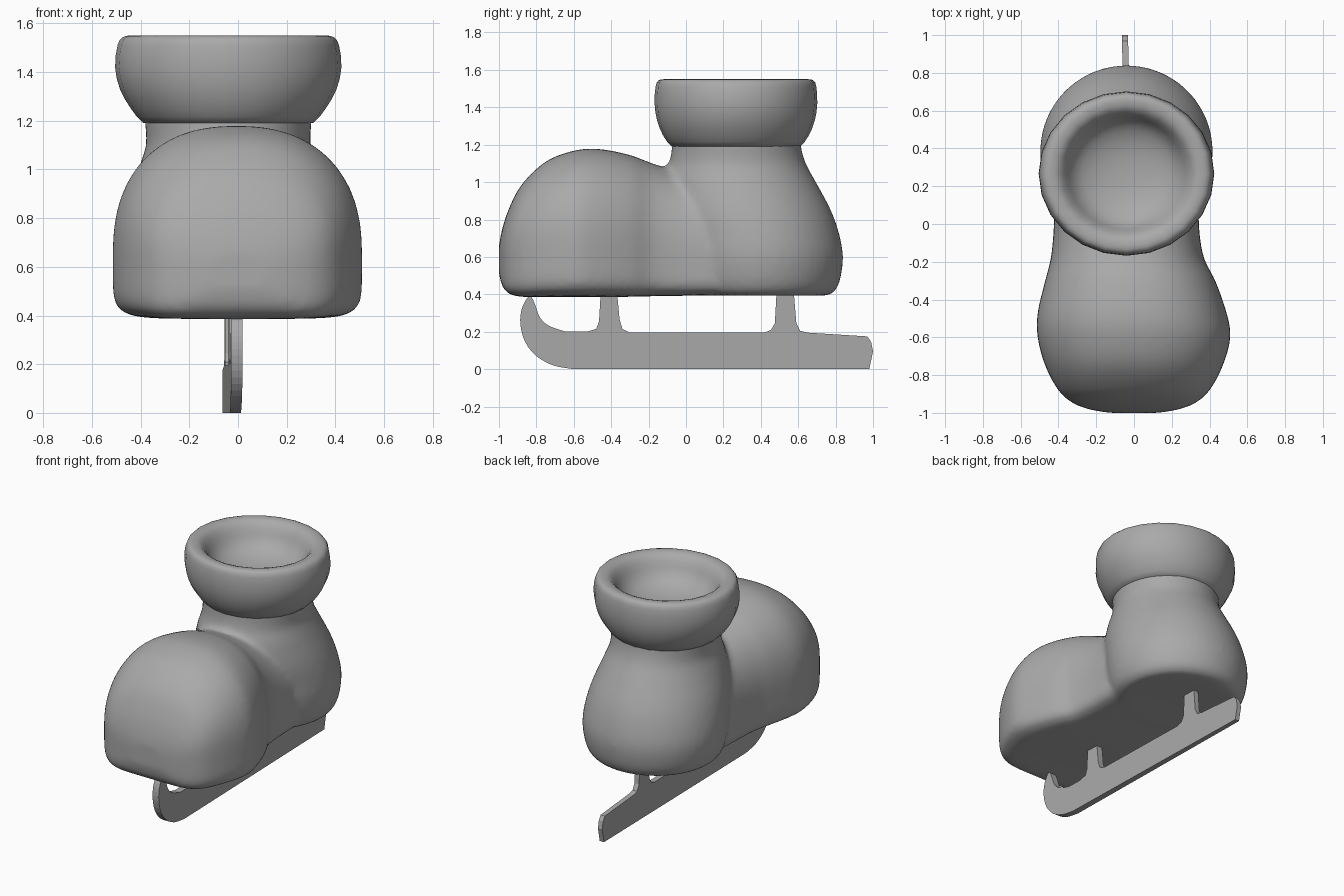
import bpy
import bmesh
from math import cos, sin, pi

if "Cube" in bpy.data.objects:
    bpy.data.objects.remove(bpy.data.objects["Cube"])

grey = bpy.data.materials.new("plain grey")
grey.use_nodes = True
tone = (0.4, 0.4, 0.4, 1)
grey.diffuse_color = tone
grey.node_tree.nodes["Principled BSDF"].inputs["Base Color"].default_value = tone


def finish(bm, name):
    bmesh.ops.recalc_face_normals(bm, faces=bm.faces)
    mesh = bpy.data.meshes.new(name)
    bm.to_mesh(mesh)
    bm.free()
    mesh.materials.append(grey)
    ob = bpy.data.objects.new(name, mesh)
    bpy.context.scene.collection.objects.link(ob)
    return ob


def smooth_stations(stations, steps):
    """Catmull-Rom in-betweens for a list of section settings."""
    s = [stations[0], *stations, stations[-1]]
    out = []
    for a, b, c, d in zip(s, s[1:], s[2:], s[3:]):
        for k in range(steps):
            t = k / steps
            out.append([q + t * (r - p) / 2 + t * t * (p - 2.5 * q + 2 * r - e / 2)
                        + t ** 3 * (1.5 * (q - r) + (e - p) / 2)
                        for p, q, r, e in zip(a, b, c, d)])
    return out + [list(stations[-1])]


def loft(bm, rings):
    rows = [[bm.verts.new(p) for p in ring] for ring in rings]
    n = len(rows[0])
    for a, b in zip(rows, rows[1:]):
        for i in range(n):
            j = (i + 1) % n
            bm.faces.new((a[i], a[j], b[j], b[i]))
    bm.faces.new(rows[0][::-1])
    bm.faces.new(rows[-1])


def power(v, e):
    return abs(v) ** e * (1 if v >= 0 else -1)


def foot_ring(y, cx, half, mid, top, bottom, n=64):
    """Domed above the middle, nearly square below it."""
    ring = []
    for i in range(n):
        c, s = cos(2 * pi * i / n), sin(2 * pi * i / n)
        e = 2 / 2.35 if s >= 0 else 2 / 7
        z = mid + power(s, e) * (top - mid if s >= 0 else mid - bottom)
        ring.append((cx + half * power(c, e), y, z))
    return ring


def round_ring(z, rx, ry, cy=0.267, n=24, cx=-0.04):
    return [(cx + rx * cos(2 * pi * i / n), cy + ry * sin(2 * pi * i / n), z) for i in range(n)]


# Boot: foot lofted front to back, heel and ankle lofted upward, fused together
foot = [(-1.0, 0, 0.12, 0.59, 0.66, 0.51), (-0.985, 0, 0.22, 0.61, 0.74, 0.45),
        (-0.95, 0, 0.32, 0.63, 0.85, 0.405), (-0.88, 0, 0.40, 0.65, 0.985, 0.387),
        (-0.75, 0, 0.47, 0.65, 1.11, 0.387), (-0.6, 0, 0.51, 0.65, 1.168, 0.387),
        (-0.47, -0.01, 0.5, 0.65, 1.178, 0.387), (-0.3, -0.02, 0.45, 0.65, 1.145, 0.387),
        (-0.18, -0.035, 0.405, 0.63, 1.1, 0.39), (-0.03, -0.04, 0.385, 0.6, 1.055, 0.392),
        (0.15, -0.04, 0.38, 0.6, 1.03, 0.395), (0.35, -0.04, 0.36, 0.6, 0.95, 0.4),
        (0.55, -0.04, 0.25, 0.6, 0.8, 0.42)]
ankle = [(0.393, 0.37, 0.36, 0.39), (0.415, 0.41, 0.405, 0.39), (0.48, 0.44, 0.435, 0.39),
         (0.6, 0.457, 0.455, 0.385), (0.72, 0.447, 0.455, 0.365), (0.85, 0.42, 0.45, 0.325),
         (1.0, 0.37, 0.41, 0.285), (1.1, 0.338, 0.365, 0.275), (1.19, 0.342, 0.345, 0.27),
         (1.27, 0.345, 0.345, 0.267)]
bm = bmesh.new()
loft(bm, [foot_ring(*s) for s in smooth_stations(foot, 4)])
loft(bm, [round_ring(*s, n=48) for s in smooth_stations(ankle, 3)])
boot = finish(bm, "boot")
fuse = boot.modifiers.new("Fuse", "REMESH")
fuse.mode = "VOXEL"
fuse.voxel_size = 0.02
fuse.use_smooth_shade = True
soften = boot.modifiers.new("Soften", "SMOOTH")
soften.factor = 0.5
soften.iterations = 7

# Cuff: rounded collar with a shallow bowl inside
cuff_profile = [(1.19, 0.30, 0.30), (1.192, 0.35, 0.345), (1.25, 0.40, 0.39), (1.33, 0.445, 0.422),
                (1.42, 0.465, 0.435), (1.51, 0.455, 0.43), (1.543, 0.435, 0.415),
                (1.55, 0.40, 0.385), (1.54, 0.36, 0.345), (1.5, 0.325, 0.31),
                (1.44, 0.29, 0.28), (1.39, 0.235, 0.225), (1.355, 0.13, 0.13), (1.345, 0.03, 0.03)]
bm = bmesh.new()
loft(bm, [round_ring(*s) for s in smooth_stations(cuff_profile, 2)])
cuff = finish(bm, "cuff")
for p in cuff.data.polygons:
    p.use_smooth = True

# Blade: flat runner with two posts and a curled tip, set slightly askew
runner = [(0.98, 0.005), (1.0, 0.1), (0.99, 0.15), (0.97, 0.18), (0.65, 0.2), (0.61, 0.21),
          (0.59, 0.25), (0.575, 0.43), (0.485, 0.43), (0.475, 0.25), (0.455, 0.215),
          (0.42, 0.2), (-0.3, 0.2), (-0.34, 0.22), (-0.355, 0.27), (-0.37, 0.43),
          (-0.455, 0.43), (-0.465, 0.26), (-0.48, 0.22), (-0.53, 0.205)]
tip = [(-0.64, 0.205), (-0.73, 0.235), (-0.78, 0.28), (-0.805, 0.345), (-0.825, 0.388),
       (-0.85, 0.385), (-0.88, 0.32), (-0.885, 0.24), (-0.86, 0.15), (-0.8, 0.075),
       (-0.71, 0.025), (-0.6, 0.005)]
outline = runner + smooth_stations(tip, 3)
bm = bmesh.new()
loft(bm, [[(side * (0.02 - 0.004 * y) - 0.025 - 0.023 * y, y, z - 0.005) for y, z in outline]
          for side in (-1, 1)])
blade = finish(bm, "blade")
